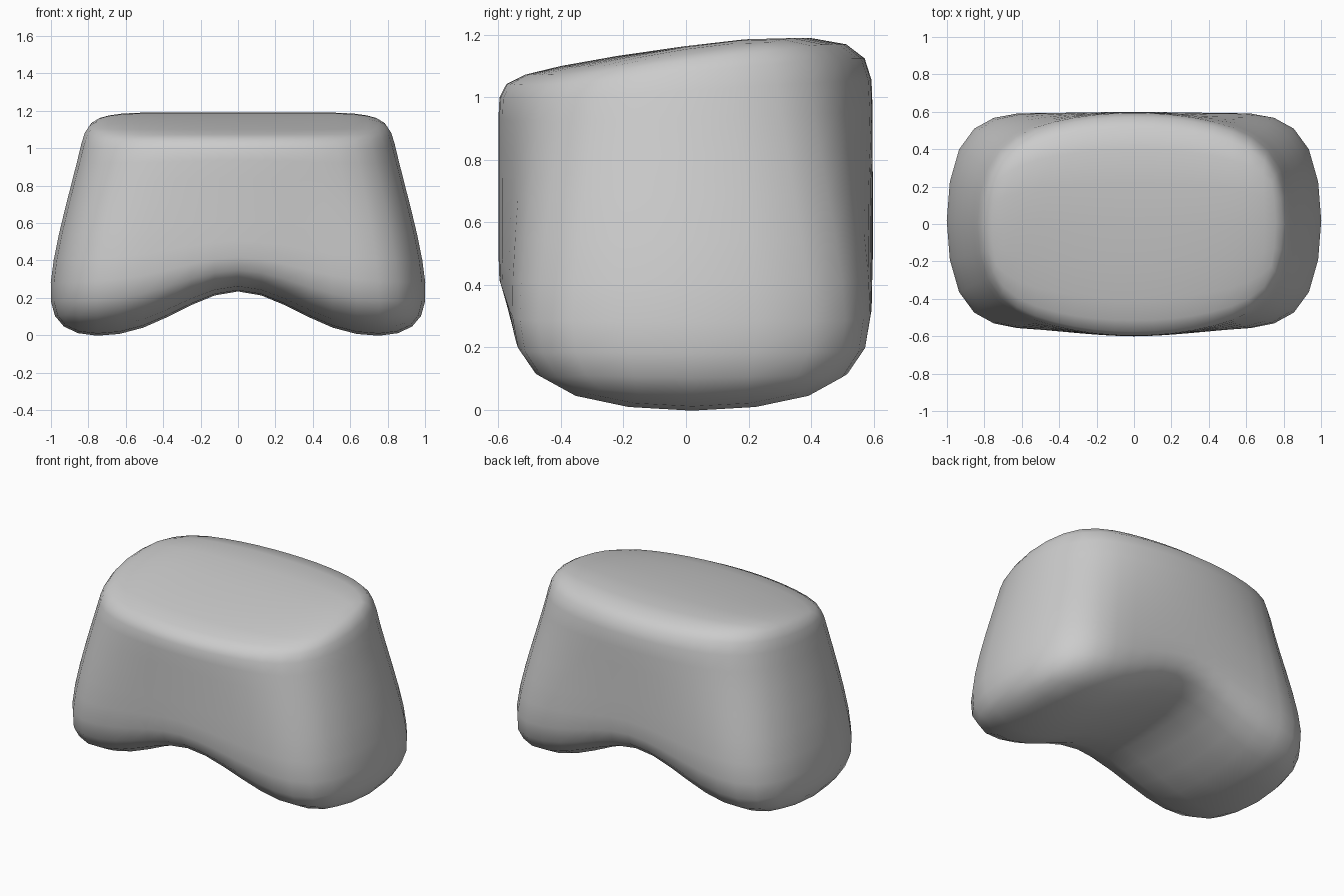
import bpy, bmesh

if "Cube" in bpy.data.objects:
    bpy.data.objects.remove(bpy.data.objects["Cube"])

# Plan outlines as y at centre / inner / outer column: boxy below, oval above
FOOT_FRONT, FOOT_BACK = (-0.622, -0.557, -0.57), (0.598, 0.60, 0.607)
SEAT_FRONT, SEAT_BACK = (-0.615, -0.57, -0.38), (0.61, 0.57, 0.38)

# Control-cage rows, bottom to top:
# (outer x, inner x, front y, back y, front z, back z)
FOOT_Z = (0.36, -0.046, -0.024)
ARCH_Z = (0.48, 0.38, 0.355)
ROWS = [
    (1.034, 0.50, FOOT_FRONT, FOOT_BACK, FOOT_Z, FOOT_Z),
    (1.04, 0.50, FOOT_FRONT, FOOT_BACK, ARCH_Z, ARCH_Z),
    (0.847, 0.42, SEAT_FRONT, SEAT_BACK, (1.02,) * 3, (1.02,) * 3),
    (0.836, 0.42, SEAT_FRONT, SEAT_BACK, (1.08,) * 3, (1.26,) * 3),
]

bm = bmesh.new()


def side(outer, inner, ys, zs):
    """Five cage points from left to right, mirrored about the centre."""
    xs = (-outer, -inner, 0, inner, outer)
    return [bm.verts.new((x, ys[abs(i - 2)], zs[abs(i - 2)])) for i, x in enumerate(xs)]


# Walls: a loop of ten points per row, joined row to row
loops = []
for outer, inner, yf, yb, zf, zb in ROWS:
    loops.append(side(outer, inner, yf, zf) + side(outer, inner, yb, zb)[::-1])
for lo, hi in zip(loops, loops[1:]):
    for i in range(10):
        j = (i + 1) % 10
        bm.faces.new((lo[i], lo[j], hi[j], hi[i]))

# Arched underside and sloping top
for i in range(4):
    b, t = loops[0], loops[-1]
    bm.faces.new((b[i], b[9 - i], b[8 - i], b[i + 1]))
    bm.faces.new((t[i], t[i + 1], t[8 - i], t[9 - i]))

bmesh.ops.recalc_face_normals(bm, faces=bm.faces)
for f in bm.faces:
    f.smooth = True
mesh = bpy.data.meshes.new("rounded_body")
bm.to_mesh(mesh)
bm.free()

body = bpy.data.objects.new("rounded_body", mesh)
bpy.context.collection.objects.link(body)
sub = body.modifiers.new("smooth", 'SUBSURF')
sub.levels = sub.render_levels = 2
